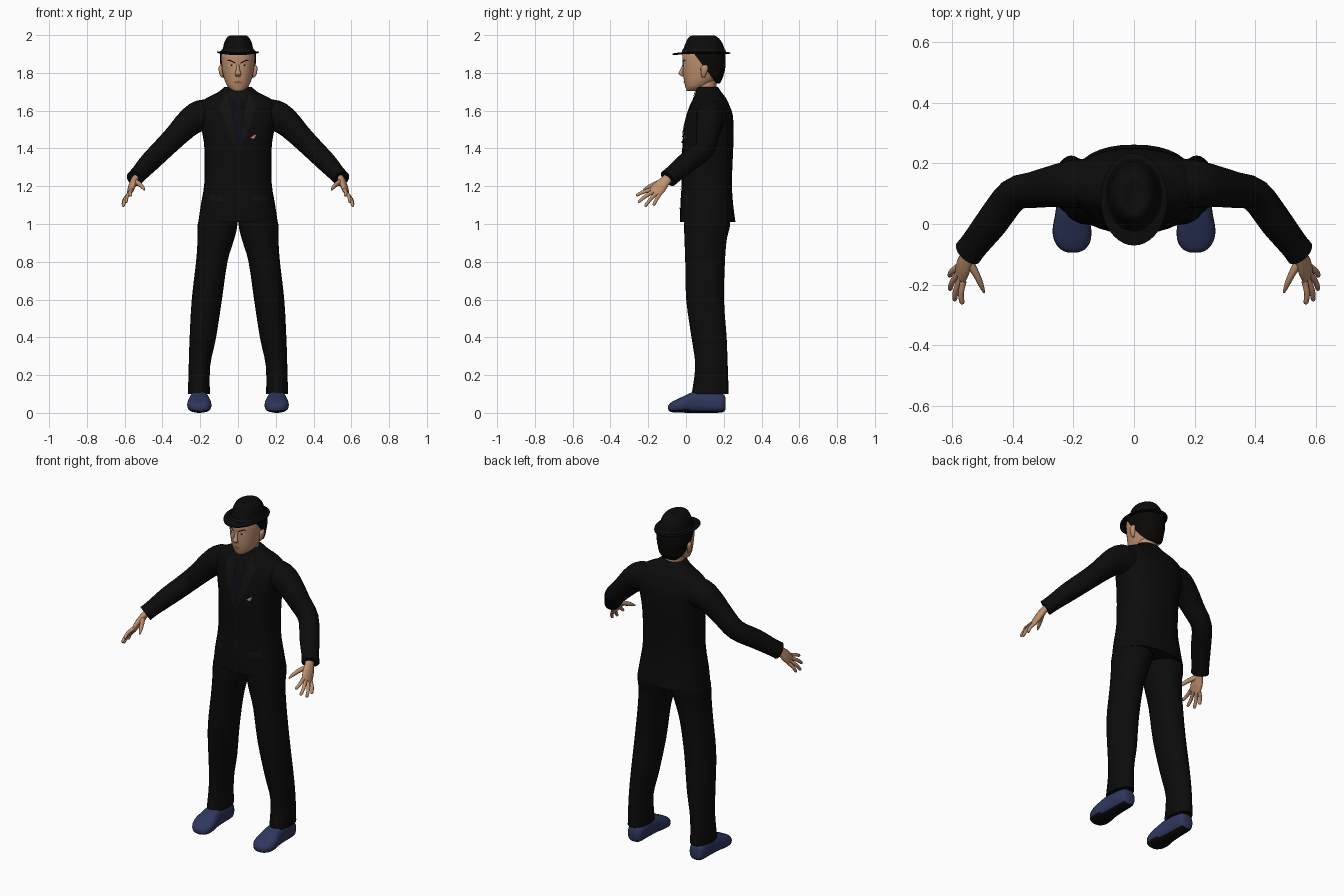
import bpy, bmesh, math
from mathutils import Vector
from mathutils.bvhtree import BVHTree

old = bpy.data.objects.get("Cube")
if old:
    bpy.data.objects.remove(old, do_unlink=True)


def material(name, r, g, b):
    m = bpy.data.materials.new(name)
    m.use_nodes = True
    m.diffuse_color = (r, g, b, 1)
    node = m.node_tree.nodes["Principled BSDF"]
    node.inputs["Base Color"].default_value = (r, g, b, 1)
    node.inputs["Roughness"].default_value = 0.8
    return m


CLOTH = material("black cloth", .0035, .0035, .0035)
TRIM = material("soft black trim", .0055, .0055, .006)
TIE = material("midnight tie", .004, .004, .008)
HAIR = material("black hair", .003, .0025, .002)
SKIN = material("tan skin", .52, .28, .16)
LIP = material("brown lip", .3, .13, .08)
SHOE = material("navy leather", .028, .038, .11)
WHITE = material("eye white", .6, .55, .5)


def finish(name, bm, mats):
    bmesh.ops.recalc_face_normals(bm, faces=bm.faces)
    me = bpy.data.meshes.new(name)
    bm.to_mesh(me)
    bm.free()
    for m in mats:
        me.materials.append(m)
    ob = bpy.data.objects.new(name, me)
    bpy.context.collection.objects.link(ob)
    bpy.ops.object.select_all(action='DESELECT')
    ob.select_set(True)
    bpy.context.view_layer.objects.active = ob
    bpy.ops.object.shade_smooth_by_angle(angle=math.radians(55))
    return ob


def resample(rings, steps):
    """Smooth curve through the rings."""
    out = []
    last = len(rings) - 1
    for i in range(last):
        p = [rings[min(max(i + k, 0), last)] for k in (-1, 0, 1, 2)]
        for j in range(steps):
            t = j / steps
            out.append([b + .5 * t * (c - a + t * (2*a - 5*b + 4*c - d + t * (3*(b - c) + d - a)))
                        for a, b, c, d in zip(*p)])
    return out + [list(rings[-1])]


def loft(name, rings, mats, axes=None, side=(0, 1, 0), n=24, power=2.0, steps=3, mirror=1, edit=None):
    """Skin rings of (x, y, z, half width, half depth); without axes they follow the path."""
    rings = resample(rings, steps)
    bm = bmesh.new()
    loops = []
    for i, (x, y, z, a, b) in enumerate(rings):
        if axes:
            u, v = Vector(axes[0]), Vector(axes[1])
        else:
            t = Vector(rings[min(i + 1, len(rings) - 1)][:3]) - Vector(rings[max(i - 1, 0)][:3])
            t.normalize()
            u = Vector(side)
            u = (u - t * u.dot(t)).normalized()
            v = t.cross(u)
        loop = []
        for k in range(n):
            w = 2 * math.pi * k / n
            c, s = math.cos(w), math.sin(w)
            p = Vector((x, y, z)) + u * a * math.copysign(abs(c) ** (2 / power), c) \
                + v * b * math.copysign(abs(s) ** (2 / power), s)
            p.x *= mirror
            loop.append(bm.verts.new(p))
        loops.append(loop)
    for lo, hi in zip(loops, loops[1:]):
        for k in range(n):
            bm.faces.new((lo[k], lo[(k + 1) % n], hi[(k + 1) % n], hi[k]))
    bm.faces.new(loops[0])
    bm.faces.new(loops[-1])
    bmesh.ops.recalc_face_normals(bm, faces=bm.faces)
    if edit:
        edit(bm)
    return finish(name, bm, mats)


def plate(name, target, points, mat, mirror=1, lift=.003):
    """Lay a thin outline of (x, z) points onto the front of a part."""
    me = target.data
    tree = BVHTree.FromPolygons([v.co for v in me.vertices], [p.vertices for p in me.polygons])
    bm = bmesh.new()
    bm.faces.new([bm.verts.new((x * mirror, 0, z)) for x, z in points])
    bmesh.ops.triangulate(bm, faces=bm.faces)
    bmesh.ops.subdivide_edges(bm, edges=bm.edges, cuts=4, use_grid_fill=True)
    for v in bm.verts:
        hit = tree.ray_cast(Vector((v.co.x, -1, v.co.z)), Vector((0, 1, 0)))[0]
        v.co = (hit or tree.find_nearest(v.co)[0]) - Vector((0, lift, 0))
    ob = finish(name, bm, [mat])
    if sum(p.normal.y for p in ob.data.polygons) > 0:
        ob.data.flip_normals()
    return ob


FLAT = ((1, 0, 0), (0, 1, 0))
UPRIGHT = ((1, 0, 0), (0, 0, 1))


def column(rows):
    """Centred rings from (z, y, half width, half depth)."""
    return [(0, y, z, a, b) for z, y, a, b in rows]


# Jacket
jacket = loft("jacket", column([
    (1.01, .115, .21, .147), (1.1, .11, .197, .14), (1.22, .11, .178, .133), (1.4, .115, .178, .135),
    (1.5, .12, .193, .132), (1.58, .127, .212, .12), (1.63, .127, .207, .102), (1.665, .127, .17, .086),
    (1.695, .12, .11, .07), (1.725, .112, .072, .058)]), [CLOTH], FLAT, n=36, power=2.3)
plate("tie", jacket, [(-.014, 1.68), (.014, 1.68), (.01, 1.655), (.022, 1.46), (0, 1.37),
                      (-.022, 1.46), (-.01, 1.655)], TIE, lift=.002)
plate("jacket_opening", jacket, [(0, 1.38), (.004, 1.38), (.012, 1.02), (.008, 1.02)], TRIM)
plate("pocket_square", jacket, [(.065, 1.455), (.085, 1.452), (.098, 1.475), (.08, 1.468)], SKIN)

# Head, neck and hat
loft("neck", column([(1.62, .115, .06, .055), (1.72, .105, .055, .055), (1.81, .11, .058, .06)]),
     [SKIN], FLAT)
head = loft("head", column([
    (1.705, .03, .026, .026), (1.722, .048, .05, .05), (1.75, .068, .067, .077), (1.79, .085, .079, .1),
    (1.84, .09, .087, .107), (1.9, .09, .088, .108), (1.94, .09, .07, .085)]), [SKIN], FLAT, n=32, power=2.2)


def trim_hair(bm):
    bmesh.ops.bisect_plane(bm, geom=bm.verts[:] + bm.edges[:] + bm.faces[:], plane_co=(0, .1, 1.825),
                           plane_no=(0, -.8, -.6), clear_outer=True)


loft("hair", column([(1.745, .125, .055, .055), (1.77, .115, .078, .078), (1.81, .1, .088, .105),
                     (1.85, .1, .094, .11), (1.915, .095, .094, .112)]), [HAIR], FLAT, n=32,
     power=2.2, edit=trim_hair)
loft("nose", [(0, -.008, 1.853, .007, .007), (0, -.02, 1.82, .009, .009), (0, -.027, 1.797, .016, .013),
              (0, -.015, 1.782, .012, .008)], [SKIN], FLAT, n=14)
plate("mouth", head, [(-.027, 1.75), (-.008, 1.757), (.008, 1.757), (.027, 1.75), (.01, 1.743),
                      (-.01, 1.743)], LIP)
loft("hat_crown", column([
    (1.9, .095, .094, .118), (1.93, .095, .08, .108), (1.96, .095, .073, .096), (1.985, .092, .06, .08),
    (1.998, .09, .042, .058), (1.992, .09, .012, .03)]), [CLOTH], FLAT, n=32)


def curl_brim(bm):
    for v in bm.verts:
        v.co.z += .9 * v.co.x ** 2 + .35 * max(v.co.y - .1, 0) ** 2


loft("hat_brim", column([(1.902, .09, .07, .09), (1.894, .082, .1, .14), (1.896, .082, .11, .153),
                         (1.902, .082, .11, .153), (1.905, .082, .1, .14), (1.912, .09, .07, .09)]),
     [CLOTH], FLAT, n=40, steps=1, edit=curl_brim)
loft("hat_band", column([(1.902, .095, .097, .121), (1.925, .095, .085, .112)]), [TRIM], FLAT, n=32, steps=1)


def paint_sole(bm):
    for f in bm.faces:
        f.material_index = int(f.normal.z < -.6 and f.calc_center_median().z < .03)


def oval(x, z, a, b):
    return [(x + a * math.cos(k * math.pi / 5), z + b * math.sin(k * math.pi / 5)) for k in range(10)]


for s, word in ((1, "left"), (-1, "right")):
    # Face details
    plate(word + "_eye", head, oval(.035, 1.84, .014, .005), WHITE, s, .002)
    plate(word + "_iris", head, oval(.034, 1.84, .006, .005), HAIR, s, .004)
    plate(word + "_eyebrow", head, [(.013, 1.849), (.014, 1.856), (.045, 1.871), (.06, 1.863),
                                    (.044, 1.863)], HAIR, s)
    loft(word + "_ear", [(.082, .092, 1.775, .005, .006), (.088, .094, 1.79, .009, .013),
                         (.092, .098, 1.825, .012, .02), (.09, .1, 1.842, .005, .01)],
         [SKIN], FLAT, n=12, mirror=s)
    # Lapel and shirt collar
    plate(word + "_lapel", jacket, [(.055, 1.7), (.1, 1.63), (.078, 1.615), (.088, 1.595), (.05, 1.48),
                                    (.002, 1.38), (.025, 1.52)], TRIM, s, .005)
    plate(word + "_shirt_collar", jacket, [(.002, 1.69), (.045, 1.705), (.035, 1.645)], TRIM, s, .006)
    plate(word + "_pocket_flap", jacket, [(.08, 1.15), (.15, 1.155), (.15, 1.125), (.08, 1.12)], TRIM, s)
    # Sleeve
    loft(word + "_sleeve", [
        (.13, .135, 1.575, .08, .085), (.2, .132, 1.572, .08, .083), (.26, .125, 1.535, .07, .073),
        (.33, .113, 1.465, .06, .062), (.4, .095, 1.395, .055, .057), (.47, .005, 1.325, .055, .053),
        (.525, -.065, 1.265, .05, .045), (.548, -.095, 1.24, .051, .045)], [CLOTH], mirror=s)
    # Hand with fingers fanned across the knuckles
    across = Vector((.3, .85, -.43)).normalized()
    knuckles = Vector((.572, -.165, 1.168))
    loft(word + "_palm", [(.535, -.08, 1.255, .026, .019), (.55, -.11, 1.228, .029, .019),
                          (.563, -.14, 1.195, .038, .018), (.574, -.17, 1.163, .036, .012)],
         [SKIN], side=across, n=16, mirror=s)
    tips = {"index": (.567, -.264, 1.15), "middle": (.592, -.253, 1.115),
            "ring": (.608, -.217, 1.093), "little": (.609, -.172, 1.098)}
    for k, (finger, tip) in enumerate(tips.items()):
        base = knuckles + across * (k - 1.5) * .019
        mid = base.lerp(Vector(tip), .55) + Vector((.006, 0, .004))
        end = mid.lerp(Vector(tip), .85)
        loft(f"{word}_{finger}_finger", [(*base, .011, .011), (*mid, .0095, .0095), (*end, .008, .008),
                                         (*tip, .003, .003)], [SKIN], side=across, n=10, mirror=s)
    loft(word + "_thumb", [(.548, -.12, 1.225, .017, .015), (.523, -.162, 1.212, .013, .012),
                           (.505, -.2, 1.195, .01, .009), (.495, -.226, 1.18, .004, .004)],
         [SKIN], side=across, n=10, mirror=s)
    # Trouser leg and shoe
    loft(word + "_trouser_leg", [
        (.207, .128, .1, .058, .098), (.204, .135, .25, .057, .086), (.186, .122, .4, .07, .093),
        (.165, .101, .6, .08, .1), (.139, .101, .8, .083, .105), (.117, .104, .92, .097, .112),
        (.108, .112, 1.0, .105, .122), (.1, .11, 1.08, .09, .11)], [CLOTH], FLAT, n=28, mirror=s)
    loft(word + "_shoe", [
        (.205, .21, .05, .025, .03), (.205, .19, .052, .045, .05), (.205, .1, .058, .049, .058),
        (.205, .04, .056, .054, .056), (.205, -.02, .043, .064, .042), (.203, -.06, .034, .058, .032),
        (.202, -.085, .029, .038, .022), (.202, -.094, .028, .016, .01)],
         [SHOE, CLOTH], UPRIGHT, n=24, power=2.6, mirror=s, edit=paint_sole)
